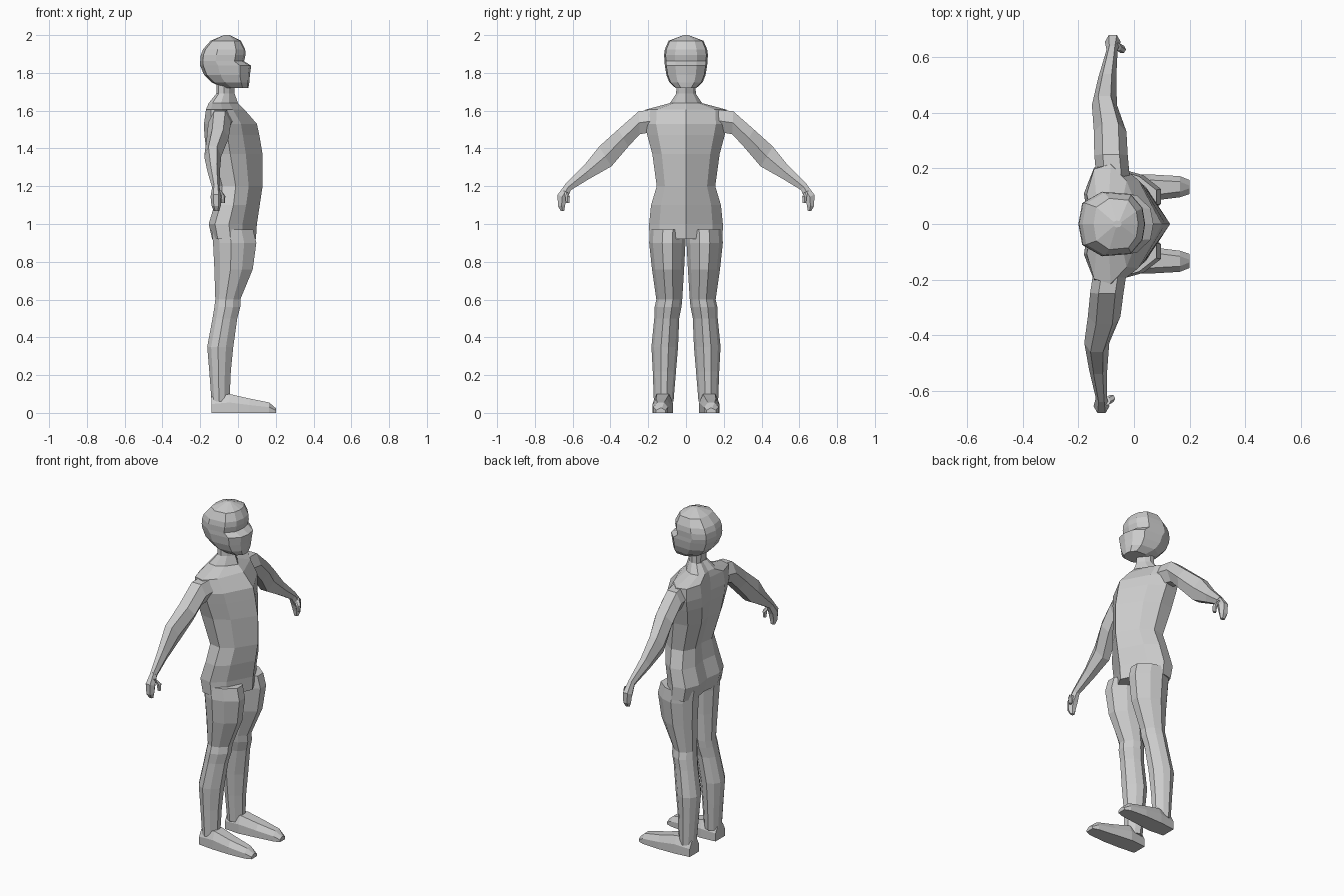
import bpy, bmesh
from mathutils import Vector


def loft(name, rings):
    """Skin a list of equal-length point rings and cap both ends."""
    bm = bmesh.new()
    loops = [[bm.verts.new(p) for p in r] for r in rings]
    n = len(loops[0])
    for a, b in zip(loops, loops[1:]):
        for i in range(n):
            j = (i + 1) % n
            bm.faces.new((a[i], a[j], b[j], b[i]))
    bm.faces.new(loops[0])
    bm.faces.new(loops[-1])
    bmesh.ops.recalc_face_normals(bm, faces=bm.faces)
    me = bpy.data.meshes.new(name)
    bm.to_mesh(me)
    bm.free()
    ob = bpy.data.objects.new(name, me)
    bpy.context.collection.objects.link(ob)
    return ob


def section(z, xf, xb, half, profile, yc=0.0):
    """Level ring: profile lists (depth fraction, width fraction), front centre to back centre."""
    side = [(xb + (xf - xb) * d, half * w) for d, w in profile]
    pts = side + [(x, -y) for x, y in reversed(side) if y > 0]
    return [(x, yc + y, z) for x, y in pts]


# Torso and neck: z, front x, back x, half width
TORSO = [(1, 0), (.7, .72), (.42, 1), (.13, .92), (0, .5), (.06, 0)]
torso = [(1.76, -.02, -.115, .05), (1.69, -.018, -.115, .052), (1.64, 0, -.155, .085),
         (1.605, .035, -.17, .215), (1.53, .10, -.18, .22), (1.47, .113, -.178, .205),
         (1.37, .13, -.165, .178), (1.20, .13, -.115, .155), (1.10, .115, -.125, .185),
         (1.0, .10, -.155, .195), (.92, .095, -.137, .194)]
loft("torso", [section(*r, TORSO) for r in torso])

# Head with a recessed eye band above the nose line
HEAD = [(1, 0), (.96, .5), (.78, .93), (.35, 1), (.06, .66), (0, 0)]
head = [(1.72, .055, -.08, .055), (1.75, .06, -.14, .088), (1.79, .063, -.18, .104),
        (1.838, .07, -.2, .112), (1.862, .032, -.2, .114), (1.895, .04, -.197, .116),
        (1.925, .038, -.185, .112), (1.97, .015, -.145, .092), (2.0, -.045, -.075, .012)]
loft("head", [section(*r, HEAD) for r in head])

# Legs: z, front x, back x, inner y, outer y
LEG = [(1, .28), (.72, .8), (.42, 1), (.15, .75), (0, .3)]
leg = [(.97, .08, -.14, .002, .19), (.90, .097, -.132, .003, .195), (.76, .078, -.125, .01, .18),
       (.60, .012, -.12, .02, .157), (.56, .012, -.125, .024, .166), (.50, -.004, -.135, .036, .168),
       (.35, -.025, -.163, .042, .183), (.22, -.038, -.152, .053, .176), (.06, -.045, -.14, .066, .17)]

# Feet: x, inner y, outer y, top z
foot = [(-.14, .078, .165, .085), (-.045, .07, .175, .10), (.06, .083, .178, .076),
        (.165, .096, .172, .055), (.2, .108, .158, .025)]

# Arms and hands: top (y, z), bottom (y, z), front x, back x
arm = [(.17, 1.605, .16, 1.49, -.02, -.14), (.25, 1.597, .245, 1.475, -.03, -.15),
       (.36, 1.50, .305, 1.41, -.038, -.155), (.46, 1.41, .395, 1.305, -.075, -.165),
       (.54, 1.31, .51, 1.24, -.08, -.145), (.64, 1.21, .612, 1.178, -.078, -.118)]
hand = [(.635, 1.215, .607, 1.183, -.079, -.117), (.68, 1.155, .63, 1.135, -.068, -.125),
        (.678, 1.095, .64, 1.10, -.07, -.12), (.662, 1.068, .645, 1.068, -.08, -.108)]
thumb = [(.65, 1.18, .625, 1.165, -.065, -.09), (.64, 1.15, .615, 1.145, -.048, -.075),
         (.635, 1.11, .618, 1.11, -.05, -.07)]
HEX = [(1, 0), (.5, 1), (-.5, 1), (-1, 0), (-.5, -1), (.5, -1)]


def limb_ring(ty, tz, by, bz, xf, xb, s):
    """Six-sided ring across a limb; the two sides differ slightly in depth."""
    c = Vector(((xf + xb) / 2 + s * .03 * ty, (ty + by) / 2, (tz + bz) / 2))
    u = Vector((0, ty - by, tz - bz)) / 2
    d = Vector(((xf - xb) / 2, 0, 0))
    pts = [c + d * a + u * b for a, b in HEX]
    return [(p.x, p.y * s, p.z) for p in pts]


for s, side in ((1, "left"), (-1, "right")):
    loft(side + "_leg", [section(z, f, b, (o - i) / 2, LEG, s * (o + i) / 2)
                         for z, f, b, i, o in leg])
    loft(side + "_foot", [[(x, s * y, z) for y, z in
                           ((i, 0), (o, 0), (o, t * .55), (o - .02, t), (i + .02, t), (i, t * .55))]
                          for x, i, o, t in foot])
    for part, rows in (("arm", arm), ("hand", hand), ("thumb", thumb)):
        loft(side + "_" + part, [limb_ring(*r, s) for r in rows])
